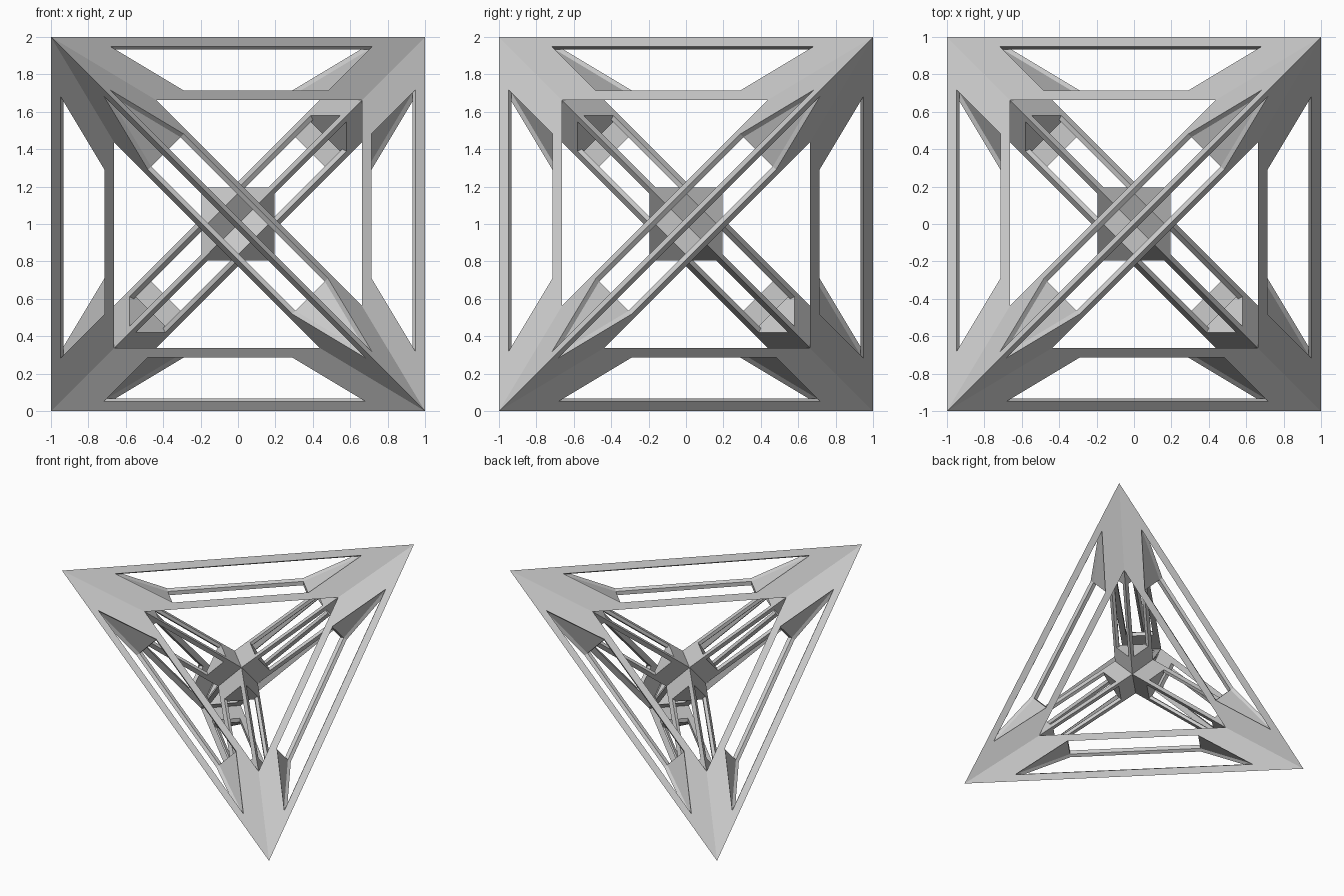
import bpy, bmesh
from itertools import combinations
from mathutils import Vector

if "Cube" in bpy.data.objects:
    bpy.data.objects.remove(bpy.data.objects["Cube"])

CELL = 0.55   # shrink of the four inner cavities
SLOT = 0.70   # shrink of slots and strut cores

# hub point plus the four tips of the tetrahedron
P = [Vector(p) for p in ((0, 0, 0), (1, 1, 1), (-1, -1, 1), (1, -1, -1), (-1, 1, -1))]


def mean(pts):
    return sum(pts, Vector()) / len(pts)


def shrink(pts, s):
    c = mean(pts)
    return [c + (p - c) * s for p in pts]


def corner(i, omit):
    """Corner near point i of the cavity that leaves out point 'omit' (0 = outside)."""
    c = mean([p for n, p in enumerate(P) if n != omit])
    return c + (P[i] - c) * (1 if omit == 0 else CELL)


bm = bmesh.new()


def face(pts):
    bm.faces.new([bm.verts.new(p) for p in pts])


def ring(a, b):
    for n in range(len(a)):
        m = (n + 1) % len(a)
        face((a[n], a[m], b[m], b[n]))


# ten three-sided struts: six outer beams, four arms to the hub
for i, j in combinations(range(5), 2):
    others = [k for k in range(5) if k not in (i, j)]
    prism = [corner(i, k) for k in others] + [corner(j, k) for k in others]
    core = shrink(prism, SLOT)
    for a, b in ((0, 1), (1, 2), (2, 0)):
        ids = (a, b, b + 3, a + 3)
        side = [prism[n] for n in ids]
        slot = shrink(side, SLOT)
        ring(side, slot)                        # border around the slot
        ring(slot, [core[n] for n in ids])      # slot walls
    face(core[:3])                              # solid ends of the hollow core
    face(core[3:])

bmesh.ops.remove_doubles(bm, verts=bm.verts, dist=1e-4)
bmesh.ops.recalc_face_normals(bm, faces=bm.faces)
bmesh.ops.translate(bm, verts=bm.verts, vec=(0, 0, 1))

mesh = bpy.data.meshes.new("tetrahedral_frame")
bm.to_mesh(mesh)
bm.free()
bpy.context.collection.objects.link(bpy.data.objects.new("tetrahedral_frame", mesh))
